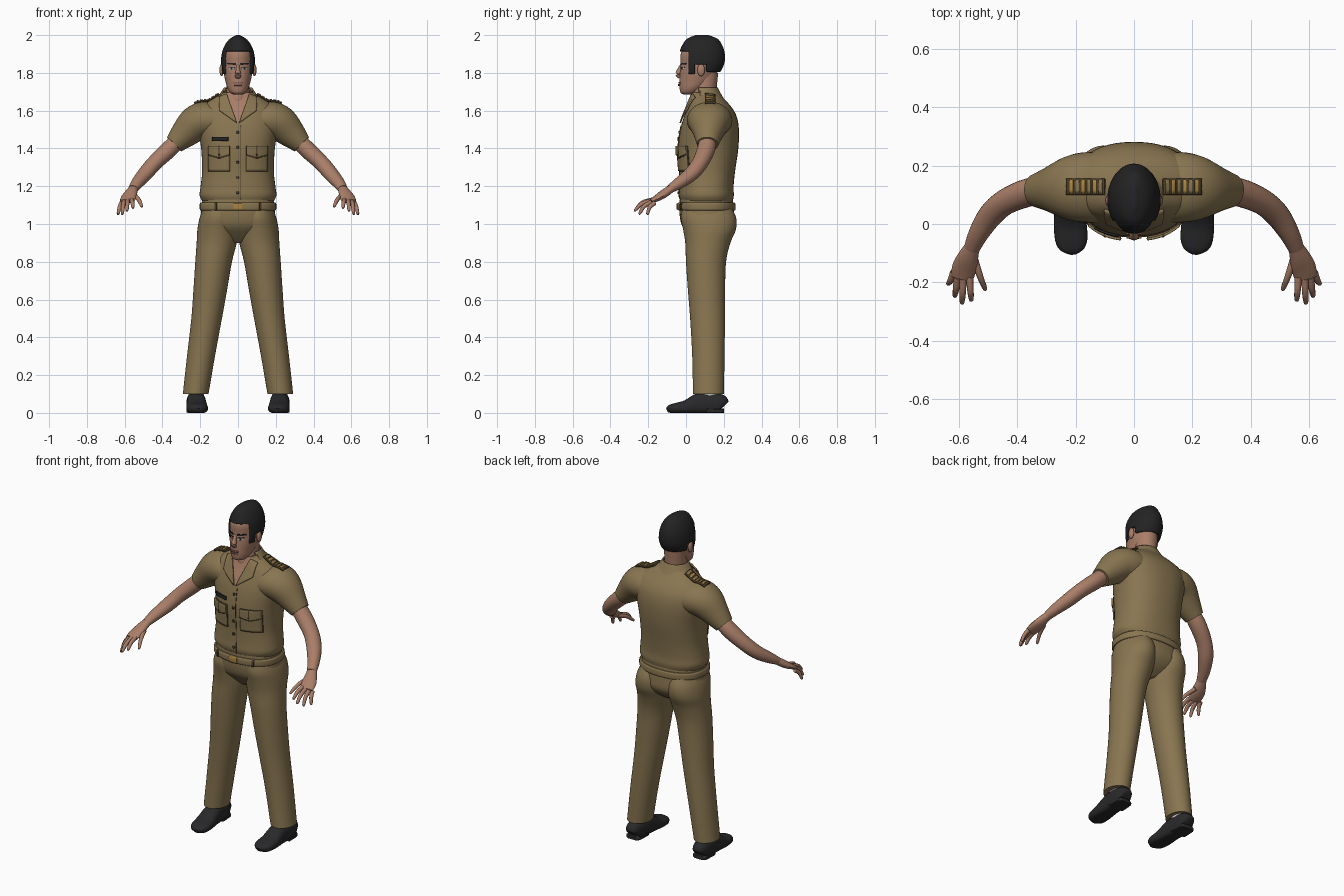
import bpy, bmesh, math
from mathutils import Vector
from mathutils.bvhtree import BVHTree

cube = bpy.data.objects.get("Cube")
if cube:
    bpy.data.objects.remove(cube, do_unlink=True)

made, trees = [], {}


def material(name, *rgb):
    mat = bpy.data.materials.new(name)
    mat.use_nodes = True
    color = (*rgb, 1)
    mat.diffuse_color = color
    bsdf = next(n for n in mat.node_tree.nodes if n.type == "BSDF_PRINCIPLED")
    bsdf.inputs["Base Color"].default_value = color
    return mat


khaki = material("khaki cloth", .25, .18, .082)
seam = material("dark seam", .07, .048, .02)
skin = material("skin", .40, .21, .14)
lip = material("lips", .27, .12, .09)
black = material("black hair", .017, .017, .018)
leather = material("black leather", .022, .022, .024)
gold = material("gold", .40, .23, .05)
white = material("off white", .55, .55, .55)


def finish(name, bm, *mats):
    """Turn a bmesh into an object and remember its surface for the plates."""
    bmesh.ops.recalc_face_normals(bm, faces=bm.faces)
    trees[name] = BVHTree.FromBMesh(bm)
    mesh = bpy.data.meshes.new(name)
    bm.to_mesh(mesh)
    bm.free()
    obj = bpy.data.objects.new(name, mesh)
    for mat in mats:
        mesh.materials.append(mat)
    bpy.context.collection.objects.link(obj)
    made.append(obj)
    return obj


def smooth_rows(rows, steps):
    """Catmull-Rom interpolation of the section rows."""
    rows = [Vector(r) for r in rows]
    out = []
    for i in range(len(rows) - 1):
        a, b, c, d = rows[max(i - 1, 0)], rows[i], rows[i + 1], rows[min(i + 2, len(rows) - 1)]
        for k in range(steps):
            t = k / steps
            out.append(b + (c - a) * (t / 2) + (a * 2 - b * 5 + c * 4 - d) * (t * t / 2)
                       + (b * 3 - a - c * 3 + d) * (t ** 3 / 2))
    return out + [rows[-1]]


def skin_sections(rows, sides, steps, power, cap, along, mirror, floor):
    """Sections are x, y, z, half width, half depth; along = turned to follow the path."""
    bm = bmesh.new()
    rows = smooth_rows(rows, steps)
    rings = []
    for i, row in enumerate(rows):
        center = Vector(row[:3])
        u, v = Vector((1, 0, 0)), Vector((0, 1, 0))
        if along:
            tangent = Vector(rows[min(i + 1, len(rows) - 1)][:3]) - Vector(rows[max(i - 1, 0)][:3])
            u = tangent.cross(Vector((0, 0, 1))).normalized()
            v = u.cross(tangent).normalized()
        ring = []
        for k in range(sides):
            angle = math.tau * k / sides
            c, s = math.cos(angle), math.sin(angle)
            p = center + u * math.copysign(abs(c) ** (2 / power), c) * row[3] \
                + v * math.copysign(abs(s) ** (2 / power), s) * row[4]
            ring.append(bm.verts.new((p.x * mirror, p.y, max(p.z, floor))))
        rings.append(ring)
    for low, high in zip(rings, rings[1:]):
        for k in range(sides):
            n = (k + 1) % sides
            bm.faces.new((low[k], low[n], high[n], high[k]))
    if cap:
        bm.faces.new(rings[0])
        bm.faces.new(rings[-1])
    return bm


def stack(rows, sides=40, power=2, cap=True, mirror=1, x=None):
    """Upright body part from rows of z, half width, front y, back y (and centre x)."""
    full = [(r[4] if len(r) > 4 else 0, (r[2] + r[3]) / 2, r[0], r[1], (r[3] - r[2]) / 2) for r in rows]
    return skin_sections(full, sides, 5, power, cap, False, mirror, 0)


def tube(name, rows, mat, mirror=1, sides=16, power=2):
    return finish(name, skin_sections(rows, sides, 4, power, True, True, mirror, 0), mat)


def cut(bm, point, normal):
    bmesh.ops.bisect_plane(bm, geom=bm.verts[:] + bm.edges[:] + bm.faces[:],
                           plane_co=point, plane_no=normal)


def plate(name, targets, corners, mat, lift=.003, thick=.005, down=False, grid=10):
    """Thin panel between four corners, laid on the nearest target from the front or from above."""
    ray = Vector((0, 0, -1)) if down else Vector((0, 1, 0))
    a, b, c, d = [Vector(p) for p in corners]
    bm = bmesh.new()
    verts = []
    for i in range(grid + 1):
        for j in range(grid + 1):
            s, t = i / grid, j / grid
            p = a.lerp(b, s).lerp(d.lerp(c, s), t)
            start = Vector((p.x, p.y, 3)) if down else Vector((p.x, -1, p.y))
            hits = [h for h in (trees[n].ray_cast(start, ray) for n in targets) if h[0]]
            hit = min(hits, key=lambda h: h[3])[0] if hits else None
            verts.append(bm.verts.new(hit - ray * lift) if hit else None)
    for i in range(grid):
        for j in range(grid):
            k = i * (grid + 1) + j
            quad = [verts[m] for m in (k, k + 1, k + grid + 2, k + grid + 1)]
            if all(quad):
                bm.faces.new(quad)
    solid = finish(name, bm, mat).modifiers.new("thickness", "SOLIDIFY")
    solid.thickness, solid.offset = thick, 0


def box(x0, x1, z0, z1):
    return (x0, z0), (x1, z0), (x1, z1), (x0, z1)


def ball(name, center, size, mat):
    bm = bmesh.new()
    bmesh.ops.create_uvsphere(bm, u_segments=16, v_segments=10, radius=1)
    bmesh.ops.scale(bm, vec=size, verts=bm.verts)
    bmesh.ops.translate(bm, vec=center, verts=bm.verts)
    return finish(name, bm, mat)


# Shirt body, with the open neck cut into its front
bm = stack([(1.115, .185, -.025, .245), (1.15, .203, -.037, .253), (1.2, .198, -.035, .252),
            (1.28, .19, -.035, .26), (1.4, .195, -.042, .277), (1.5, .212, -.03, .28),
            (1.57, .215, -.01, .268), (1.62, .195, .01, .24), (1.665, .13, .025, .2),
            (1.695, .08, .03, .175)], sides=56, power=2.3)
for s in (1, -1):
    cut(bm, (0, 0, 1.53), (s, 0, -.4))
for f in bm.faces:
    m = f.calc_center_median()
    f.material_index = int(m.y < .09 and abs(m.x) < (m.z - 1.53) * .4)
finish("shirt", bm, khaki, skin)

# Trousers seat and belt
finish("trouser_seat", stack([(.9, .05, .06, .16), (.94, .14, .02, .22), (.99, .2, -.02, .255),
                              (1.05, .197, -.034, .256), (1.13, .188, -.033, .248)], power=2.3), khaki)
finish("belt", stack([(1.072, .198, -.04, .258), (1.08, .203, -.045, .263), (1.105, .203, -.045, .262),
                      (1.113, .197, -.04, .257)], power=2.3), khaki)
plate("belt_buckle", ["belt"], box(-.025, .025, 1.075, 1.11), gold)

# Neck, head and face
finish("neck", stack([(1.58, .07, .03, .14), (1.66, .062, .02, .16), (1.71, .06, .03, .162),
                      (1.8, .06, .045, .17)]), skin)
finish("head", stack([(1.685, .018, -.012, .03), (1.695, .04, -.028, .06), (1.72, .056, -.034, .1),
                      (1.755, .066, -.035, .14), (1.8, .076, -.032, .165), (1.85, .079, -.028, .18),
                      (1.9, .078, -.028, .18), (1.94, .06, -.01, .165), (1.97, .03, .02, .13)]), skin)
tube("nose", [(0, -.018, 1.845, .008, .01), (0, -.034, 1.815, .011, .013),
              (0, -.042, 1.79, .017, .014), (0, -.034, 1.774, .014, .006)], skin)
plate("upper_lip", ["head"], box(-.026, .026, 1.744, 1.752), lip)
plate("lower_lip", ["head"], box(-.021, .021, 1.732, 1.742), lip, lift=.004)
for s, side in ((1, "left"), (-1, "right")):
    plate(side + "_eye", ["head"], box(s * .019, s * .047, 1.818, 1.828), white, .001, .002)
    plate(side + "_iris", ["head"], box(s * .028, s * .038, 1.818, 1.828), black, .002, .003)
    plate(side + "_upper_lid", ["head"], box(s * .016, s * .05, 1.828, 1.832), black, .002, .003)
    plate(side + "_brow", ["head"],
          ((s * .014, 1.842), (s * .056, 1.846), (s * .056, 1.853), (s * .014, 1.852)), black, .002, .004)
    ball(side + "_ear", (s * .087, .08, 1.815), (.011, .02, .033), skin)

# Hair shell trimmed to the hairline
bm = stack([(1.78, .082, -.02, .165), (1.82, .089, -.032, .19), (1.86, .091, -.036, .205),
            (1.91, .084, -.034, .204), (1.95, .068, -.018, .19), (1.98, .044, .005, .168),
            (2, .008, .05, .12)], sides=56)
for y in (.012, .045, .11):
    cut(bm, (0, y, 0), (0, 1, 0))
for z in (1.795, 1.805, 1.845, 1.915):
    cut(bm, (0, 0, z), (0, 0, 1))


def hairline(y):
    return 1.915 if y < .012 else 1.795 if y < .045 else 1.845 if y < .11 else 1.805


bare = [f for f in bm.faces if f.calc_center_median().z < hairline(f.calc_center_median().y)]
bmesh.ops.delete(bm, geom=bare, context="FACES")
shell = finish("hair", bm, black).modifiers.new("thickness", "SOLIDIFY")
shell.thickness, shell.offset = .014, -1

# Collar band, open at the front
bm = stack([(1.65, .125, .0, .208), (1.69, .096, .015, .185), (1.722, .075, .03, .168)], cap=False)
front = [f for f in bm.faces if f.calc_center_median().y < .07]
bmesh.ops.delete(bm, geom=front, context="FACES")
finish("collar_band", bm, khaki).modifiers.new("thickness", "SOLIDIFY").thickness = .008

for s, side in ((1, "left"), (-1, "right")):
    # Sleeves and arms
    tube(side + "_sleeve", [(.1, .125, 1.545, .12, .085), (.17, .125, 1.55, .12, .098),
                            (.225, .122, 1.53, .108, .095), (.285, .118, 1.475, .078, .076),
                            (.338, .114, 1.422, .056, .053)], khaki, s, 32)
    tube(side + "_arm", [(.29, .116, 1.47, .042, .042), (.36, .108, 1.4, .048, .045),
                         (.44, .075, 1.325, .044, .041), (.492, .028, 1.265, .042, .038),
                         (.533, -.036, 1.217, .034, .031), (.555, -.085, 1.185, .027, .022)], skin, s, 24)
    # Hand and fingers
    tube(side + "_palm", [(.553, -.078, 1.188, .026, .021), (.568, -.115, 1.162, .036, .022),
                          (.58, -.15, 1.139, .042, .018), (.588, -.185, 1.12, .038, .012)], skin, s)
    fingers = {"little": ((.617, -.165, 1.112), (.636, -.207, 1.05)),
               "ring": ((.604, -.183, 1.117), (.613, -.25, 1.052)),
               "middle": ((.584, -.188, 1.123), (.588, -.275, 1.07)),
               "index": ((.562, -.182, 1.128), (.556, -.265, 1.085)),
               "thumb": ((.545, -.12, 1.15), (.507, -.228, 1.092))}
    for finger, (root, tip) in fingers.items():
        root, tip = Vector(root), Vector(tip)
        middle = root.lerp(tip, .5) + Vector((0, -.006, .008))
        end = tip.lerp(root, .08)
        tube(f"{side}_{finger}_finger", [(*root, .012, .012), (*middle, .011, .011),
                                         (*end, .008, .008), (*tip, .003, .003)], skin, s, 10)
    # Trouser leg, sock and shoe
    finish(side + "_trouser_leg", stack([
        (.1, .068, .037, .2, .224), (.3, .074, .033, .204, .196), (.5, .081, .022, .206, .166),
        (.65, .089, .01, .207, .147), (.8, .097, 0, .212, .129), (.9, .106, -.004, .235, .113),
        (.97, .107, -.015, .264, .108), (1.03, .1, -.027, .266, .104), (1.08, .085, -.02, .245, .1)],
        mirror=s), khaki)
    finish(side + "_sock", stack([(.06, .04, .07, .18, .222), (.14, .042, .07, .175, .22)]
                                 , mirror=s), white)
    tube(side + "_shoe", [(.224, .2, .035, .028, .03), (.224, .185, .045, .043, .052),
                          (.223, .13, .05, .05, .058), (.22, .07, .048, .051, .057),
                          (.218, .0, .03, .056, .037), (.214, -.055, .024, .055, .028),
                          (.211, -.085, .02, .042, .022), (.21, -.1, .014, .015, .012)],
         leather, s, 28, 2.5)
    tube(side + "_shoe_heel", [(.224, .2, .01, .03, .012), (.224, .185, .01, .046, .012),
                               (.223, .11, .01, .051, .012)], leather, s, 20, 4)
    # Collar flap, breast pocket with flap, and its button
    body = ["shirt", side + "_sleeve"]
    plate(side + "_collar_flap", body, ((s * .006, 1.535), (s * .098, 1.6), (s * .1, 1.672),
                                        (s * .06, 1.69)), khaki, .009, .008)
    plate(side + "_pocket_edge", body, box(s * .042, s * .158, 1.277, 1.413), seam, .002, .003)
    plate(side + "_pocket", body, box(s * .045, s * .155, 1.28, 1.41), khaki, .006, .008)
    plate(side + "_flap_edge", body, ((s * .042, 1.364), (s * .1, 1.346), (s * .158, 1.364),
                                      (s * .1, 1.414)), seam, .011, .003)
    for k, inner in enumerate((.045, .155)):
        plate(f"{side}_pocket_flap_{k}", body, ((s * inner, 1.368), (s * .1, 1.352),
                                                (s * .1, 1.413), (s * inner, 1.413)), khaki, .013, .008)
    plate(side + "_pocket_button", body, box(s * .096, s * .104, 1.362, 1.37), seam, .019, .004)
    # Shoulder board with gold bars
    plate(side + "_shoulder_board", body, box(s * .1, s * .232, .1, .155), seam, .006, .008, True)
    for k in range(6):
        x = .108 + k * .02
        plate(f"{side}_shoulder_bar_{k}", body, box(s * x, s * (x + .012), .105, .15),
              gold if k % 2 else khaki, .012, .005, True, 4)
    # Belt loops
    plate(side + "_belt_loop", ["belt"], box(s * .112, s * .124, 1.073, 1.112), seam, .004, .006)

# Shirt front seam, buttons and name plate
plate("front_seam", ["shirt"], box(.012, .015, 1.13, 1.52), seam, .002, .003, grid=20)
for k in range(5):
    z = 1.16 + k * .08
    plate(f"shirt_button_{k}", ["shirt"], box(-.007, .005, z, z + .012), seam, .004, .006, grid=2)
plate("name_plate", ["shirt"], box(-.135, -.052, 1.44, 1.46), black, .006, .008)

# Smooth shading with crisp edges
bpy.ops.object.select_all(action="DESELECT")
for obj in made:
    obj.select_set(True)
bpy.context.view_layer.objects.active = made[0]
bpy.ops.object.shade_smooth_by_angle(angle=math.radians(40))
